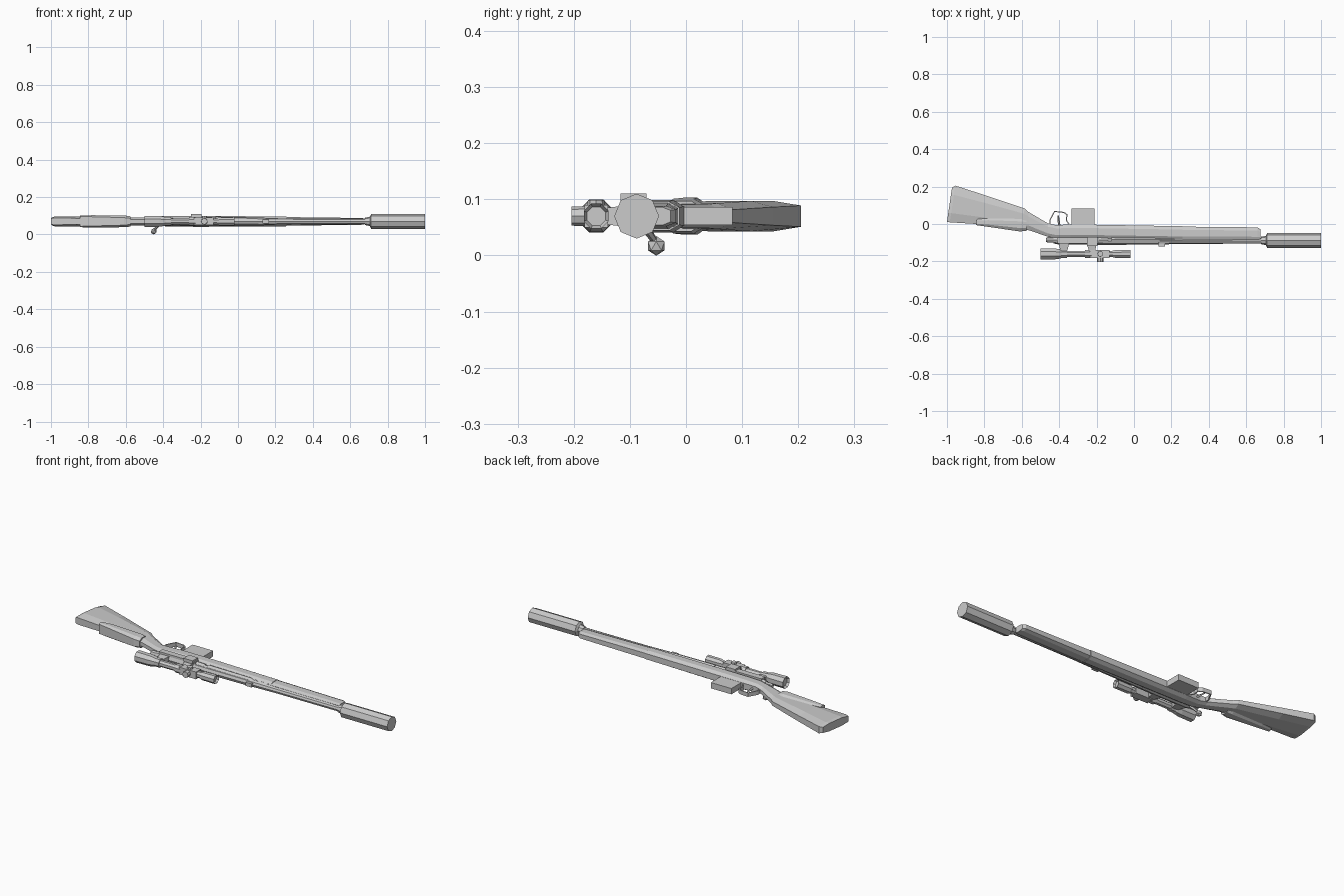
import bpy, bmesh, math
from mathutils import Vector

ZC = 0.07   # mid-plane height of the lying model


def finish(name, bm):
    bmesh.ops.recalc_face_normals(bm, faces=bm.faces)
    me = bpy.data.meshes.new(name)
    bm.to_mesh(me)
    bm.free()
    ob = bpy.data.objects.new(name, me)
    bpy.context.collection.objects.link(ob)
    return ob


def skin(name, rings):
    """Join rings of equal point count into a closed flat-faced body."""
    bm = bmesh.new()
    vs = [[bm.verts.new(p) for p in r] for r in rings]
    n = len(rings[0])
    for a, b in zip(vs, vs[1:]):
        for i in range(n):
            bm.faces.new((a[i], a[(i + 1) % n], b[(i + 1) % n], b[i]))
    bm.faces.new(vs[0])
    bm.faces.new(vs[-1])
    return finish(name, bm)


def loft(name, sections):
    """Sections: (x, y) of upper edge, (x, y) of lower edge, half width, edge width ratio."""
    rings = []
    for x0, y0, x1, y1, w, k in sections:
        half = [(0, k), (0.25, 1), (0.75, 1), (1, k)]
        prof = half + [(t, -s) for t, s in reversed(half)]
        rings.append([(x0 + (x1 - x0) * t, y0 + (y1 - y0) * t, ZC + w * s) for t, s in prof])
    return skin(name, rings)


def turned(name, profile, y, z=ZC, n=8, spin=0.0):
    """Body turned around the x axis; profile holds (x, radius)."""
    return skin(name, [[(x, y + r * math.cos(2 * math.pi * i / n + spin),
                         z + r * math.sin(2 * math.pi * i / n + spin)) for i in range(n)]
                       for x, r in profile])


def box(name, x0, x1, y0, y1, z0, z1):
    return skin(name, [[(x, y0, z0), (x, y1, z0), (x, y1, z1), (x, y0, z1)] for x in (x0, x1)])


def rod(name, a, b, r1, r2, n=6):
    a, b = Vector(a), Vector(b)
    q = (b - a).to_track_quat('Z', 'Y')
    ring = lambda c, r: [c + q @ Vector((r * math.cos(i * 2 * math.pi / n),
                                         r * math.sin(i * 2 * math.pi / n), 0)) for i in range(n)]
    return skin(name, [ring(a, r1), ring(b, r2)])


# Wooden stock: butt, wrist and fore-end in one body
loft("stock", [
    (-1.0, 0.012, -0.973, 0.195, 0.022, 0.7),
    (-0.985, 0.009, -0.955, 0.205, 0.027, 0.7),
    (-0.84, 0.0, -0.80, 0.155, 0.027, 0.6),
    (-0.60, -0.028, -0.585, 0.083, 0.023, 0.5),
    (-0.56, -0.034, -0.565, 0.065, 0.021, 0.5),
    (-0.46, -0.068, -0.46, 0.003, 0.021, 0.5),
    (-0.41, -0.078, -0.42, -0.005, 0.025, 0.6),
    (-0.34, -0.078, -0.34, -0.003, 0.028, 0.6),
    (-0.20, -0.078, -0.20, -0.004, 0.029, 0.6),
    (0.26, -0.085, 0.26, -0.012, 0.026, 0.6)])
loft("fore_end", [
    (0.26, -0.085, 0.26, -0.014, 0.023, 0.65),
    (0.66, -0.085, 0.66, -0.018, 0.018, 0.65),
    (0.675, -0.083, 0.675, -0.028, 0.016, 0.65)])

# Cheek rest over the butt
loft("cheek_rest", [
    (-0.845, -0.006, -0.84, 0.025, 0.031, 0.85),
    (-0.78, -0.015, -0.78, 0.032, 0.033, 0.75),
    (-0.61, -0.04, -0.60, 0.032, 0.031, 0.65),
    (-0.575, -0.036, -0.575, 0.025, 0.027, 0.6)])

# Barrel, hand guard and muzzle cylinder
turned("barrel", [(-0.2, 0.022), (0.1, 0.02), (0.3, 0.016), (0.73, 0.015)], -0.09)
turned("hand_guard", [(-0.12, 0.025), (0.13, 0.023), (0.15, 0.019), (0.26, 0.018)], -0.084)
turned("muzzle_cylinder", [(0.68, 0.02), (0.705, 0.025), (0.712, 0.04), (1.0, 0.04)], -0.088)
box("rear_sight", 0.13, 0.165, -0.119, -0.09, 0.06, 0.08)

# Receiver and bolt
turned("receiver", [(-0.43, 0.019), (-0.40, 0.025), (-0.21, 0.026), (-0.14, 0.024)], -0.085)
turned("bolt_end", [(-0.47, 0.010), (-0.46, 0.015), (-0.42, 0.015)], -0.085)
rod("bolt_handle", (-0.415, -0.08, 0.06), (-0.447, -0.056, 0.026), 0.009, 0.006)
bm = bmesh.new()
bmesh.ops.create_icosphere(bm, subdivisions=1, radius=0.0175)
bmesh.ops.translate(bm, verts=bm.verts, vec=(-0.45, -0.053, 0.017))
finish("bolt_knob", bm)

# Magazine, trigger and its guard
box("magazine", -0.335, -0.21, -0.02, 0.083, 0.054, 0.086)
pts = [(-0.45, 0.0), (-0.45, 0.02), (-0.425, 0.067), (-0.375, 0.062), (-0.358, 0.05),
       (-0.362, 0.02), (-0.345, -0.004)]
bm = bmesh.new()
lo, hi = [[bm.verts.new((x, y, z)) for x, y in pts] for z in (0.059, 0.081)]
for i in range(len(pts) - 1):
    bm.faces.new((lo[i], lo[i + 1], hi[i + 1], hi[i]))
guard = finish("trigger_guard", bm)
sol = guard.modifiers.new("thickness", 'SOLIDIFY')
sol.thickness, sol.offset = 0.006, 0
rod("trigger", (-0.40, -0.01, ZC), (-0.405, 0.045, ZC), 0.007, 0.004, 4)

# Telescopic sight with hollow end cups
SY, S = -0.16, math.pi / 8
turned("scope_tube", [(-0.488, 0.024), (-0.50, 0.032), (-0.42, 0.031), (-0.395, 0.027), (-0.37, 0.018),
                      (-0.25, 0.018), (-0.16, 0.018), (-0.115, 0.018), (-0.10, 0.023),
                      (-0.02, 0.024), (-0.032, 0.018)], SY, spin=S)
box("scope_turret_housing", -0.235, -0.13, -0.181, -0.139, 0.05, 0.09)
rod("elevation_turret", (-0.18, -0.17, ZC), (-0.18, -0.204, ZC), 0.018, 0.017, 8)
rod("side_turret", (-0.18, SY, 0.08), (-0.18, SY, 0.099), 0.016, 0.015, 8)

# Scope mounts: ring, leg and side clamp at each end
for label, x in (("rear", -0.375), ("front", -0.245)):
    turned(label + "_scope_ring", [(x - 0.017, 0.024), (x + 0.017, 0.024)], SY, spin=S)
for label, x, w in (("rear", -0.375, 0.032), ("front", -0.225, 0.03)):
    skin(label + "_mount_leg", [
        [(x + sx * k, y, ZC + sz * h) for sx, sz in ((-1, -1), (1, -1), (1, 1), (-1, 1))]
        for y, k, h in ((-0.08, w, 0.022), (-0.115, w * 0.8, 0.018), (-0.15, w * 0.5, 0.014))])
box("mount_side_plate", -0.41, -0.19, -0.105, -0.072, 0.088, 0.1)
box("mount_side_clamp", -0.25, -0.195, -0.117, -0.07, 0.092, 0.11)
